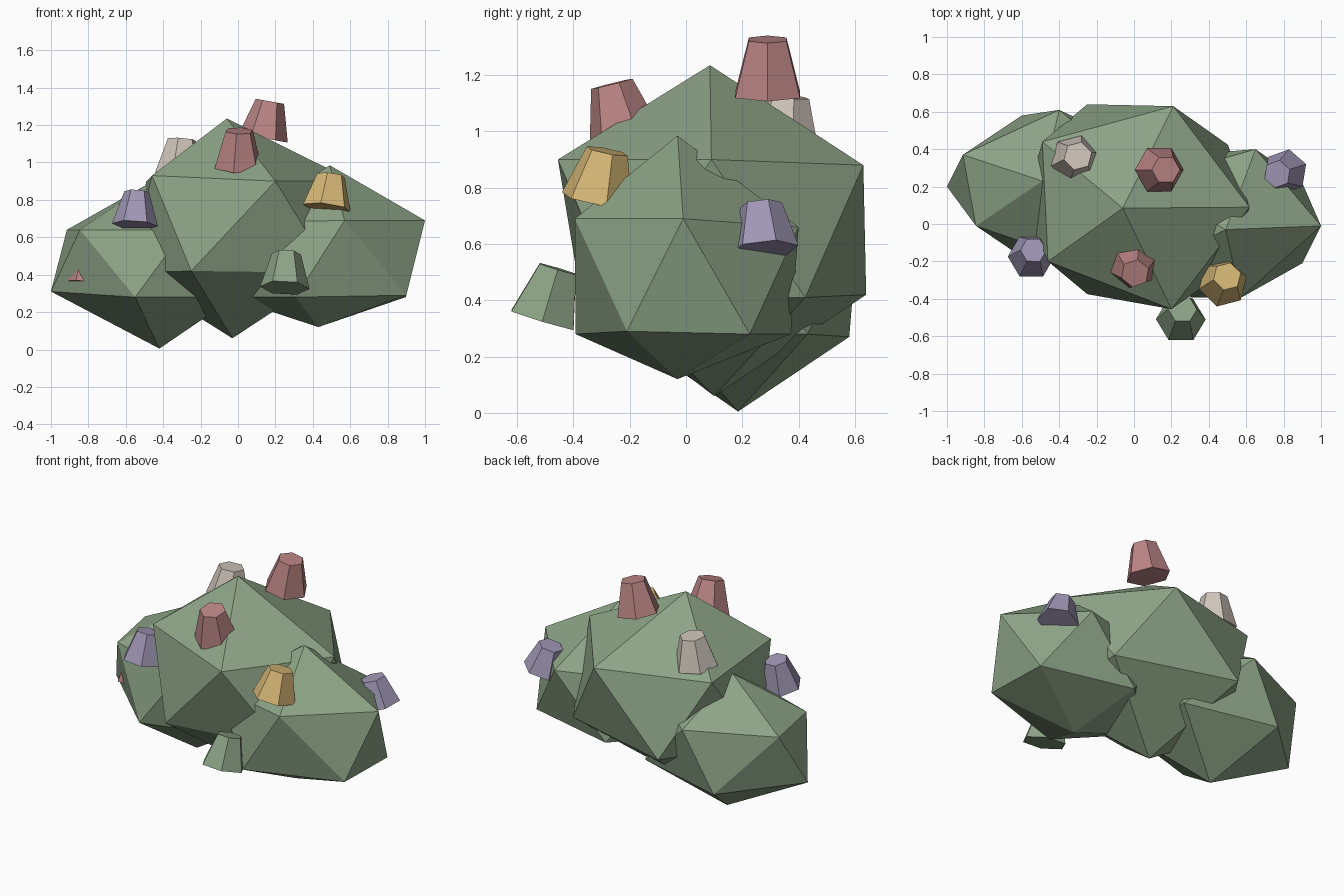
import bpy
import math
from mathutils import Vector

if "Cube" in bpy.data.objects:
    bpy.data.objects.remove(bpy.data.objects["Cube"])


def material(name, rgb):
    """Flat colour from 0-255 display values."""
    m = bpy.data.materials.new(name)
    m.diffuse_color = [((c / 255 + 0.055) / 1.055) ** 2.4 for c in rgb] + [1]
    m.use_nodes = True
    m.node_tree.nodes["Principled BSDF"].inputs["Base Color"].default_value = m.diffuse_color
    return m


green = material("moss_green", (140, 163, 134))
red = material("dusty_red", (186, 132, 132))
yellow = material("sand_yellow", (214, 183, 118))
cream = material("pale_cream", (207, 197, 187))
purple = material("soft_purple", (160, 151, 181))


def add_mesh(name, verts, faces, mat):
    mesh = bpy.data.meshes.new(name)
    mesh.from_pydata([tuple(v) for v in verts], [], faces)
    mesh.materials.append(mat)
    mesh.update()
    obj = bpy.data.objects.new(name, mesh)
    bpy.context.collection.objects.link(obj)
    return obj


def rock(name, cx, cy, sx, sy, levels, moved):
    """Twenty-sided boulder: bottom, lower ring 1-5, upper ring 6-10, top.
    'moved' gives corners pushed off the regular shape."""
    bottom, low, high, top = levels
    pts = [Vector((cx, cy, bottom))]
    for z, start in ((low, 36), (high, 0)):
        for k in range(5):
            a = math.radians(start + 72 * k)
            pts.append(Vector((cx + 0.894 * sx * math.cos(a),
                               cy + 0.894 * sy * math.sin(a), z)))
    pts.append(Vector((cx, cy, top)))
    for i, p in moved.items():
        pts[i] = Vector(p)
    faces = []
    for k in range(5):
        n = (k + 1) % 5
        l0, l1, u0, u1 = 1 + k, 1 + n, 6 + k, 6 + n
        faces += [(11, u0, u1), (u0, l0, u1), (l0, l1, u1), (0, l1, l0)]
    return add_mesh(name, pts, faces, green)


def barnacle(name, base, axis, mat, height=0.19, r0=0.133, r1=0.077, phase=0):
    """Six-sided truncated cone standing on 'base' and leaning along 'axis'."""
    axis = Vector(axis).normalized()
    turn = Vector((0, 0, 1)).rotation_difference(axis)
    n = 6
    pts = []
    for r, z in ((r0, 0), (r1, height)):
        for k in range(n):
            a = math.radians(phase) + 2 * math.pi * k / n
            pts.append(Vector(base) + turn @ Vector((r * math.cos(a), r * math.sin(a), z)))
    faces = [tuple(reversed(range(n))), tuple(range(n, 2 * n))]
    faces += [(k, (k + 1) % n, n + (k + 1) % n, n + k) for k in range(n)]
    return add_mesh(name, pts, faces, mat)


# Three overlapping boulders
rock("center_rock", 0.014, 0.09, 0.675, 0.635, (0.06, 0.41, 0.90, 1.235), {
    0: (-0.03, 0.10, 0.06),
    2: (-0.25, 0.64, 0.42),
    4: (-0.25, -0.375, 0.42),
    7: (0.21, 0.63, 0.88),
    8: (-0.49, 0.44, 0.90),
    9: (-0.46, -0.20, 0.93),
    10: (0.20, -0.455, 0.90),
    11: (-0.06, 0.085, 1.235),
})
rock("left_rock", -0.45, 0.19, 0.60, 0.46, (0.005, 0.28, 0.64, 0.88), {
    0: (-0.42, 0.185, 0.005),
    2: (-0.60, 0.58, 0.27),
    3: (-1.0, 0.20, 0.31),
    4: (-0.55, -0.21, 0.28),
    7: (-0.40, 0.61, 0.64),
    8: (-0.915, 0.37, 0.64),
    9: (-0.845, -0.01, 0.64),
    11: (-0.49, 0.23, 0.88),
})
rock("right_rock", 0.47, -0.01, 0.59, 0.45, (0.12, 0.28, 0.68, 0.985), {
    0: (0.43, -0.03, 0.12),
    5: (0.90, -0.21, 0.29),
    6: (1.0, -0.01, 0.69),
    7: (0.65, 0.40, 0.66),
    10: (0.57, -0.395, 0.69),
    11: (0.49, -0.03, 0.985),
})

# Barnacles scattered over the boulders
barnacle("red_top_barnacle", (0.135, 0.29, 1.13), (0.18, 0, 1), red, 0.20)
barnacle("red_front_barnacle", (0.0, -0.215, 0.975), (0.03, -0.25, 1), red, 0.20, phase=20)
barnacle("red_side_barnacle", (-0.80, 0.14, 0.36), (0.05, 0.05, 1), red)
barnacle("cream_barnacle", (-0.315, 0.345, 0.935), (0.08, 0.1, 1), cream, phase=15)
barnacle("yellow_barnacle", (0.475, -0.315, 0.755), (0.13, 0.2, 1), yellow, 0.18, phase=15)
barnacle("purple_front_barnacle", (-0.55, -0.175, 0.665), (0.07, 0.2, 1), purple, 0.18, 0.125, 0.07)
barnacle("purple_back_barnacle", (0.81, 0.28, 0.58), (-0.28, -0.08, 1), purple, 0.165, 0.122, 0.075, phase=20)
barnacle("green_barnacle", (0.25, -0.51, 0.33), (0.05, 0.3, 1), green)
